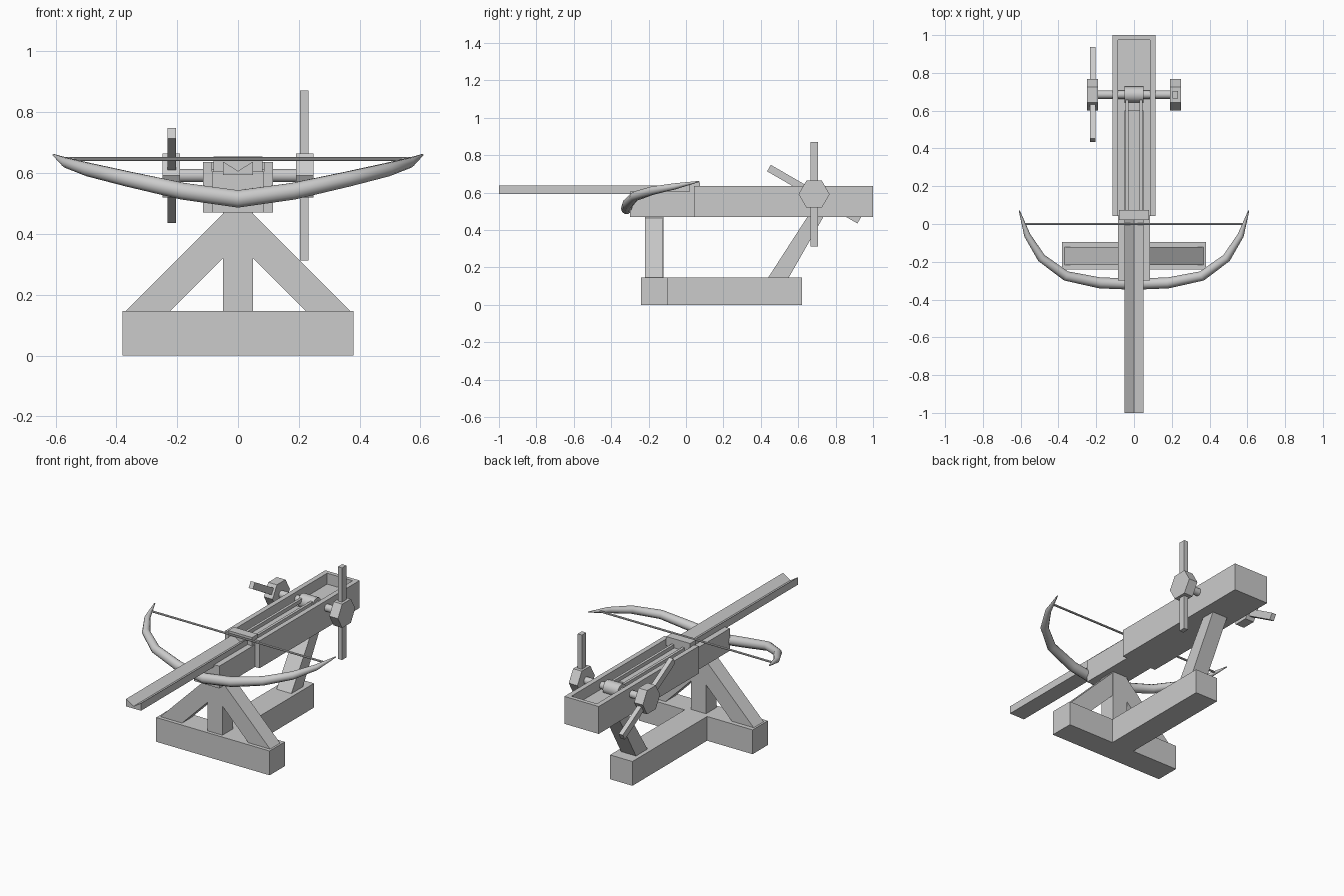
import bpy, bmesh, math
from mathutils import Vector, Matrix

if "Cube" in bpy.data.objects:
    bpy.data.objects.remove(bpy.data.objects["Cube"])

mat = bpy.data.materials.new("plain_grey")
mat.diffuse_color = (0.6, 0.6, 0.6, 1)
mat.use_nodes = True
mat.node_tree.nodes["Principled BSDF"].inputs["Base Color"].default_value = mat.diffuse_color


def finish(name, bm, smooth=False):
    bmesh.ops.recalc_face_normals(bm, faces=bm.faces)
    me = bpy.data.meshes.new(name)
    bm.to_mesh(me)
    bm.free()
    me.materials.append(mat)
    ob = bpy.data.objects.new(name, me)
    bpy.context.collection.objects.link(ob)
    if smooth:
        bpy.ops.object.select_all(action='DESELECT')
        ob.select_set(True)
        bpy.context.view_layer.objects.active = ob
        bpy.ops.object.shade_smooth_by_angle(angle=math.radians(40))
    return ob


def box(name, x, y, z, turn=0):
    """Box from (min, max) ranges, optionally turned about its x axis."""
    bm = bmesh.new()
    c = Vector([sum(r) / 2 for r in (x, y, z)])
    s = [r[1] - r[0] for r in (x, y, z)]
    m = Matrix.Translation(c) @ Matrix.Rotation(turn, 4, 'X') @ Matrix.Diagonal((*s, 1))
    bmesh.ops.create_cube(bm, size=1, matrix=m)
    return finish(name, bm)


def prism(name, pts, axis, lo, hi):
    """Extrude a 2D profile along y (points are x,z) or x (points are y,z)."""
    bm = bmesh.new()
    put = (lambda p, t: (p[0], t, p[1])) if axis == 'y' else (lambda p, t: (t, p[0], p[1]))
    f = bm.faces.new([bm.verts.new(put(p, lo)) for p in pts])
    new = bmesh.ops.extrude_face_region(bm, geom=[f])["geom"]
    d = Vector(put((0, 0), hi - lo))
    bmesh.ops.translate(bm, verts=[v for v in new if isinstance(v, bmesh.types.BMVert)], vec=d)
    return finish(name, bm)


def rod(name, x, y, z, r, sides, smooth=True):
    """Cylinder along x; sides start on the +y direction."""
    bm = bmesh.new()
    m = Matrix.Translation((sum(x) / 2, y, z)) @ Matrix.Rotation(math.pi / 2, 4, 'Y') \
        @ Matrix.Rotation(math.pi / 2, 4, 'Z')
    bmesh.ops.create_cone(bm, cap_ends=True, segments=sides, radius1=r, radius2=r,
                          depth=x[1] - x[0], matrix=m)
    if sides == 6:  # put hexagon corners fore and aft
        top = max(v.co.z for v in bm.verts)
        if top - z > r * 0.95:
            bmesh.ops.rotate(bm, verts=bm.verts, cent=(0, y, z),
                             matrix=Matrix.Rotation(math.pi / 6, 3, 'X'))
    return finish(name, bm, smooth)


# T-shaped base
box("front_base_beam", (-.38, .38), (-.24, -.095), (0, .147))
box("rear_base_beam", (-.075, .075), (-.095, .62), (0, .147))

# Front trestle
box("centre_post", (-.05, .05), (-.22, -.12), (.147, .47))
for s, side in ((1, "right"), (-1, "left")):
    prism("trestle_leg_" + side, [(s * .368, .147), (s * .045, .47), (0, .47), (0, .37),
          (s * .05, .32), (s * .222, .147)], 'y', -.218, -.122)

# Sloping rear brace
prism("rear_brace", [(.44, .147), (.55, .147), (.74, .48), (.655, .48)], 'x', -.05, .05)

# Stock: narrow front, open trough behind, closed back end
box("front_stock", (-.085, .085), (-.3, .045), (.47, .605))
prism("trough", [(-.115, .47), (.115, .47), (.115, .636), (.085, .636), (.085, .57),
      (-.085, .57), (-.085, .636), (-.115, .636)], 'y', .042, .975)
box("trough_end", (-.115, .115), (.975, 1), (.47, .636))

# Slider with V groove, and the sled behind it
prism("grooved_slider", [(-.05, .593), (.05, .593), (.05, .638), (0, .607), (-.05, .638)],
      'y', -1, .03)
box("sled", (-.05, .05), (.03, .6), (.565, .598))
box("trigger_block", (-.08, .08), (.02, .075), (.6, .655))
for s, side in ((1, "right"), (-1, "left")):
    box("winch_rope_" + side, (s * .036 - .008, s * .036 + .008), (.07, .69), (.598, .62))

# Winch
AY, AZ = .685, .592
rod("axle", (-.22, .22), AY, AZ, .022, 16)
rod("rope_roller", (-.05, .05), AY, AZ, .042, 12)
for s, side, turn in ((1, "right", 0), (-1, "left", math.radians(60))):
    xs = sorted((s * .19, s * .248))
    rod("hub_" + side, xs, AY, AZ, .083, 6, False)
    box("handle_" + side, sorted((s * .204, s * .232)), (AY - .02, AY + .02),
        (AZ - .279, AZ + .279), turn)

# Bow: tapered octagonal sweep through one limb, mirrored
limb = [(0, -.318, .515, .03), (.18, -.312, .54, .029), (.36, -.275, .58, .026),
        (.49, -.18, .611, .023), (.565, -.06, .634, .017), (.607, .07, .66, .003)]
path = [(-x, y, z, r) for x, y, z, r in limb[:0:-1]] + limb
P = [Vector(p[:3]) for p in path]
bm = bmesh.new()
rings = []
for i, p in enumerate(path):
    t = (P[min(i + 1, len(P) - 1)] - P[max(i - 1, 0)]).normalized()
    side = t.cross(Vector((0, 0, 1))).normalized()
    up = side.cross(t)
    rings.append([bm.verts.new(P[i] + p[3] * (side * math.cos(a) + up * math.sin(a)))
                  for a in (math.tau * k / 10 for k in range(10))])
for a, b in zip(rings, rings[1:]):
    for k in range(10):
        bm.faces.new((a[k], a[k - 1], b[k - 1], b[k]))
bm.faces.new(rings[0])
bm.faces.new(rings[-1])
finish("bow", bm, True)

rod("bowstring", (-.592, .592), 0, .646, .006, 8)
